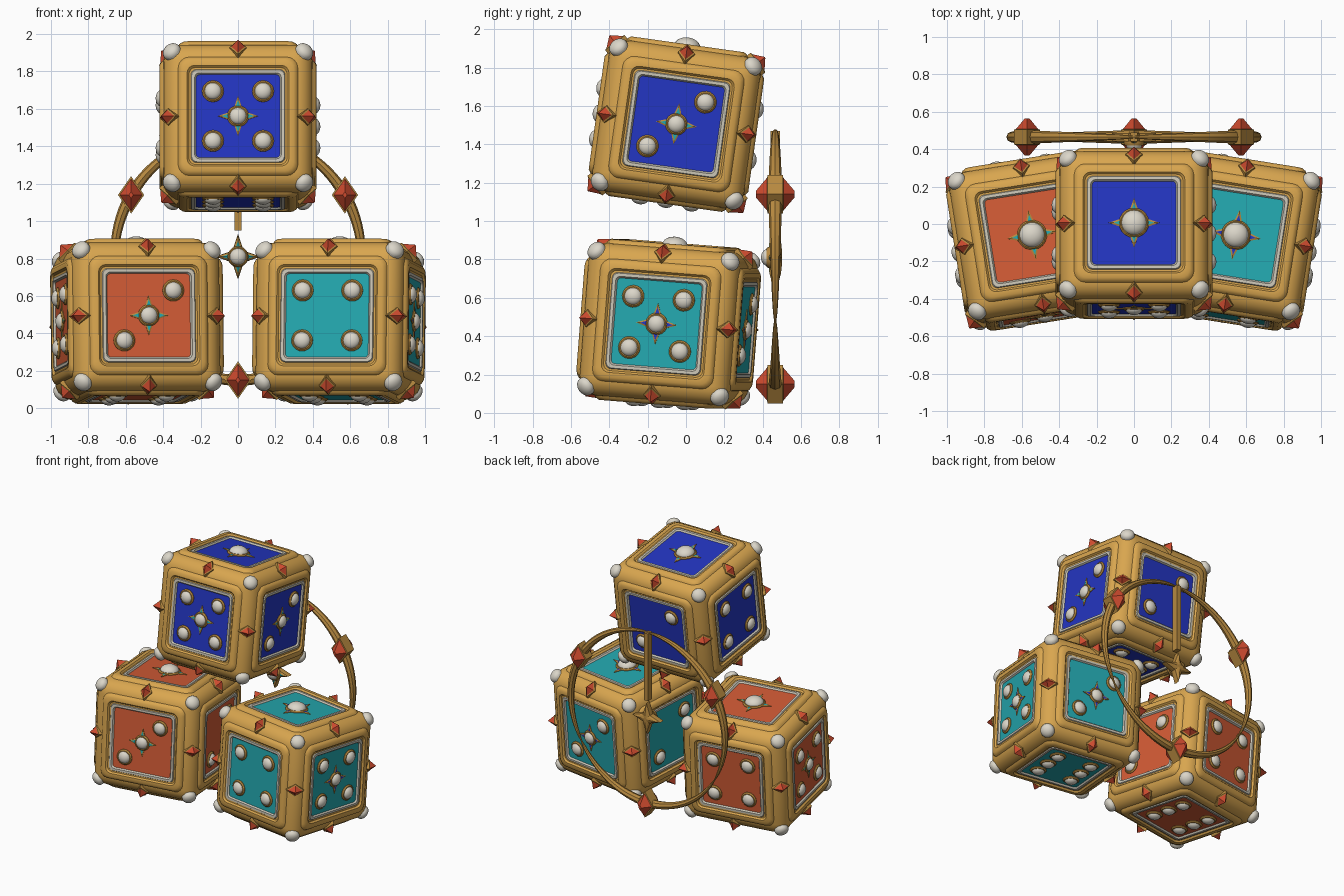
import bpy, bmesh, math
from mathutils import Matrix, Vector

if "Cube" in bpy.data.objects:
    bpy.data.objects.remove(bpy.data.objects["Cube"])


def srgb(c):
    return c / 12.92 if c <= 0.04045 else ((c + 0.055) / 1.055) ** 2.4


def material(name, r, g, b):
    m = bpy.data.materials.new(name)
    m.diffuse_color = (srgb(r), srgb(g), srgb(b), 1)
    m.use_nodes = True
    m.node_tree.nodes["Principled BSDF"].inputs["Base Color"].default_value = m.diffuse_color
    return m


GOLD = material("gold", 0.85, 0.65, 0.31)
DARK_GOLD = material("antique gold", 0.72, 0.54, 0.25)
BLUE = material("blue", 0.14, 0.21, 0.76)
TEAL = material("teal", 0.14, 0.66, 0.69)
ORANGE = material("orange", 0.83, 0.36, 0.21)
RED = material("red gem", 0.80, 0.29, 0.18)
PEARL = material("pearl white", 0.86, 0.84, 0.79)
SILVER = material("silver", 0.80, 0.78, 0.72)


# ---- cross-section outlines, counter-clockwise around local z
def circle(r, z, n=20):
    return [Vector((r * math.cos(2 * math.pi * i / n), r * math.sin(2 * math.pi * i / n), z)) for i in range(n)]


def diamond(w, h, z):
    return [Vector((w, 0, z)), Vector((0, h, z)), Vector((-w, 0, z)), Vector((0, -h, z))]


def star(r, z, inner=0.36):
    return [Vector((math.cos(i * math.pi / 4), math.sin(i * math.pi / 4), 0)) * (r * (inner if i % 2 else 1))
            + Vector((0, 0, z)) for i in range(8)]


def rounded_square(h, z, r):
    pts = []
    for q in range(4):
        a0 = q * math.pi / 2
        cx = (h - r) * (1 if q in (0, 3) else -1)
        cy = (h - r) * (1 if q in (0, 1) else -1)
        for k in range(5):
            a = a0 + k * math.pi / 8
            pts.append(Vector((cx + r * math.cos(a), cy + r * math.sin(a), z)))
    return pts


# ---- skin a stack of outlines; one material index per band plus the cap
def loft(bm, mat, loops, bands=None, cap=True):
    bands = bands or [0] * len(loops)
    rows = [[bm.verts.new(mat @ p) for p in lp] for lp in loops]
    n = len(rows[0])
    for k in range(len(rows) - 1):
        for i in range(n):
            j = (i + 1) % n
            f = bm.faces.new((rows[k][i], rows[k][j], rows[k + 1][j], rows[k + 1][i]))
            f.material_index = bands[k]
    if cap:
        bm.faces.new(rows[-1]).material_index = bands[-1]


def dome(bm, mat, r, z, flat=1.0, start=-0.6):
    angles = [start + (1.5 - start) * k / 7 for k in range(8)]
    loft(bm, mat, [circle(r * math.cos(a), z + r * flat * math.sin(a)) for a in angles])


def collar(bm, mat, r_out, r_in, z0, z1):
    loft(bm, mat, [circle(r_out, z0), circle(r_out, (z0 + z1) / 2), circle((r_out + r_in) / 2, z1), circle(r_in, z1)])


def finish(name, bm, mats, world=None, angle=35):
    me = bpy.data.meshes.new(name)
    bm.to_mesh(me)
    bm.free()
    for m in mats:
        me.materials.append(m)
    me.shade_smooth()
    me.set_sharp_from_angle(angle=math.radians(angle))
    ob = bpy.data.objects.new(name, me)
    bpy.context.scene.collection.objects.link(ob)
    ob.matrix_world = world or Matrix()
    return ob


def basis(r, u, n, origin=(0, 0, 0)):
    m = Matrix((r, u, n)).transposed().to_4x4()
    m.translation = Vector(origin)
    return m


X, Y, Z = Vector((1, 0, 0)), Vector((0, 1, 0)), Vector((0, 0, 1))
FACES = {"front": basis(X, Z, -Y), "right": basis(Y, Z, X), "back": basis(-X, Z, Y),
         "left": basis(-Y, Z, -X), "top": basis(X, Y, Z), "bottom": basis(X, -Y, -Z)}
P = 0.134
PAIR = [(P, P), (-P, -P)]
QUAD = PAIR + [(-P, P), (P, -P)]
PIPS = {1: [(0, 0)], 2: PAIR, 3: PAIR + [(0, 0)], 4: QUAD, 5: QUAD + [(0, 0)], 6: QUAD + [(P, 0), (-P, 0)]}


def build_die(name, panel, accent, world, values):
    # rounded cube body
    bm = bmesh.new()
    bmesh.ops.create_cube(bm, size=0.80)
    bmesh.ops.bevel(bm, geom=bm.edges[:], offset=0.10, segments=5, profile=0.5, affect='EDGES')
    finish(name + "_body", bm, [GOLD], world, 30)

    frames, pearls, collars, stars = (bmesh.new() for _ in range(4))
    for side, m in FACES.items():
        # raised gold frame, silver lip and coloured panel
        profile = [(0.325, 0.385, 0.06), (0.315, 0.408, 0.055), (0.298, 0.42, 0.05), (0.272, 0.42, 0.04),
                   (0.262, 0.408, 0.035), (0.252, 0.408, 0.03), (0.248, 0.415, 0.03), (0.232, 0.415, 0.025),
                   (0.224, 0.404, 0.02)]
        loft(frames, m, [rounded_square(*p) for p in profile], [0, 0, 0, 0, 0, 1, 1, 1, 2])
        # pips, with a star behind each central one
        value = values[side]
        for px, py in PIPS[value]:
            at = m @ Matrix.Translation((px, py, 0))
            big = value == 1
            r = 0.068 if big else 0.046
            dome(pearls, at, r, 0.408, 0.7, 0)
            collar(collars, at, r + 0.012, r - 0.004, 0.40, 0.416)
            if px == 0 and py == 0:
                s = 0.135 if big else 0.108
                loft(stars, at, [star(s, 0.40), star(s, 0.408), star(s * 0.8, 0.411)], [0, 0, 1])
    finish(name + "_frames", frames, [GOLD, SILVER, panel], world)
    finish(name + "_pip_collars", collars, [DARK_GOLD], world)
    finish(name + "_stars", stars, [DARK_GOLD, accent], world, 10)

    # corner pearls
    for sx in (-1, 1):
        for sy in (-1, 1):
            for sz in (-1, 1):
                d = Vector((sx, sy, sz)).normalized()
                m = d.to_track_quat('Z', 'Y').to_matrix().to_4x4()
                loft(pearls, m, [circle(0.05, 0.57), circle(0.05, 0.617)], cap=False)
                dome(pearls, m, 0.05, 0.617, 0.7, 0)
    finish(name + "_pearls", pearls, [PEARL], world)

    # gem on the middle of each edge
    gems = bmesh.new()
    for a, b, c in ((X, Y, Z), (Y, Z, X), (Z, X, Y)):
        for sa in (-1, 1):
            for sb in (-1, 1):
                n = (a * sa + b * sb).normalized()
                m = basis(c, n.cross(c), n)
                loft(gems, m, [diamond(0.045, 0.064, 0.48), diamond(0.045, 0.064, 0.532),
                               diamond(0.036, 0.052, 0.536), diamond(0.002, 0.003, 0.578)], [0, 0, 1, 1])
    finish(name + "_edge_gems", gems, [DARK_GOLD, RED], world, 10)


def pose(x, y, z, yaw, tilt):
    return (Matrix.Translation((x, y, z)) @ Matrix.Rotation(math.radians(yaw), 4, 'Z')
            @ Matrix.Rotation(math.radians(tilt), 4, 'X'))


build_die("top_die", BLUE, TEAL, pose(0, -0.05, 1.505, 0, -8),
          {"front": 5, "right": 3, "back": 2, "left": 4, "top": 1, "bottom": 6})
build_die("left_die", ORANGE, TEAL, pose(-0.54, -0.09, 0.464, 9, -4.5),
          {"front": 3, "right": 2, "back": 4, "left": 5, "top": 1, "bottom": 6})
build_die("right_die", TEAL, BLUE, pose(0.54, -0.09, 0.464, -9, -4.5),
          {"front": 4, "right": 5, "back": 3, "left": 2, "top": 1, "bottom": 6})

# ---- ring of three tapering arcs behind the dice
RING = Vector((0, 0.465, 0.81))
R = 0.66
bm = bmesh.new()
STEPS = 96
rows = []
for i in range(STEPS):
    deg = 360 * i / STEPS + 30
    off = abs((deg - 30 + 60) % 120 - 60)
    t = 0.006 + 0.031 * (1 - off / 60) ** 0.65
    a = math.radians(deg)
    out = Vector((math.cos(a), 0, math.sin(a)))
    rows.append([bm.verts.new(RING + out * (R + 0.85 * t * math.cos(k * math.pi / 4))
                              + Y * t * math.sin(k * math.pi / 4)) for k in range(8)])
for i in range(STEPS):
    p, q = rows[i], rows[(i + 1) % STEPS]
    for k in range(8):
        bm.faces.new((p[k], q[k], q[(k + 1) % 8], p[(k + 1) % 8]))
bmesh.ops.recalc_face_normals(bm, faces=bm.faces[:])
finish("ring", bm, [DARK_GOLD], angle=30)

# ring gems, double sided
bm = bmesh.new()
for deg in (30, 150, 270):
    a = math.radians(deg)
    at = Matrix.Translation(RING + Vector((math.cos(a), 0, math.sin(a))) * R)
    for side in ("front", "back"):
        loft(bm, at @ FACES[side], [diamond(0.07, 0.1, 0), diamond(0.07, 0.1, 0.04), diamond(0.06, 0.086, 0.042),
                                    diamond(0.012, 0.018, 0.1)], [0, 0, 1, 1])
finish("ring_gems", bm, [DARK_GOLD, RED], angle=10)

# hanging bar
bm = bmesh.new()
bmesh.ops.create_cube(bm, size=1, matrix=Matrix.Translation((0, 0.465, 1.21)) @ Matrix.Diagonal((0.036, 0.05, 0.52, 1)))
finish("hanging_bar", bm, [DARK_GOLD])

# central star with pearl
at = Matrix.Translation(RING)
bm = bmesh.new()
for side in ("front", "back"):
    loft(bm, at @ FACES[side], [star(0.122, 0), star(0.118, 0.02), star(0.085, 0.03), star(0.03, 0.036)],
         [0, 0, 1 if side == "front" else 0, 0])
finish("centre_star", bm, [DARK_GOLD, TEAL], angle=10)
bm = bmesh.new()
collar(bm, at @ FACES["front"], 0.056, 0.042, 0.02, 0.046)
finish("centre_collar", bm, [DARK_GOLD])
bm = bmesh.new()
dome(bm, at @ FACES["front"], 0.045, 0.038, 0.8, 0)
finish("centre_pearl", bm, [PEARL])
